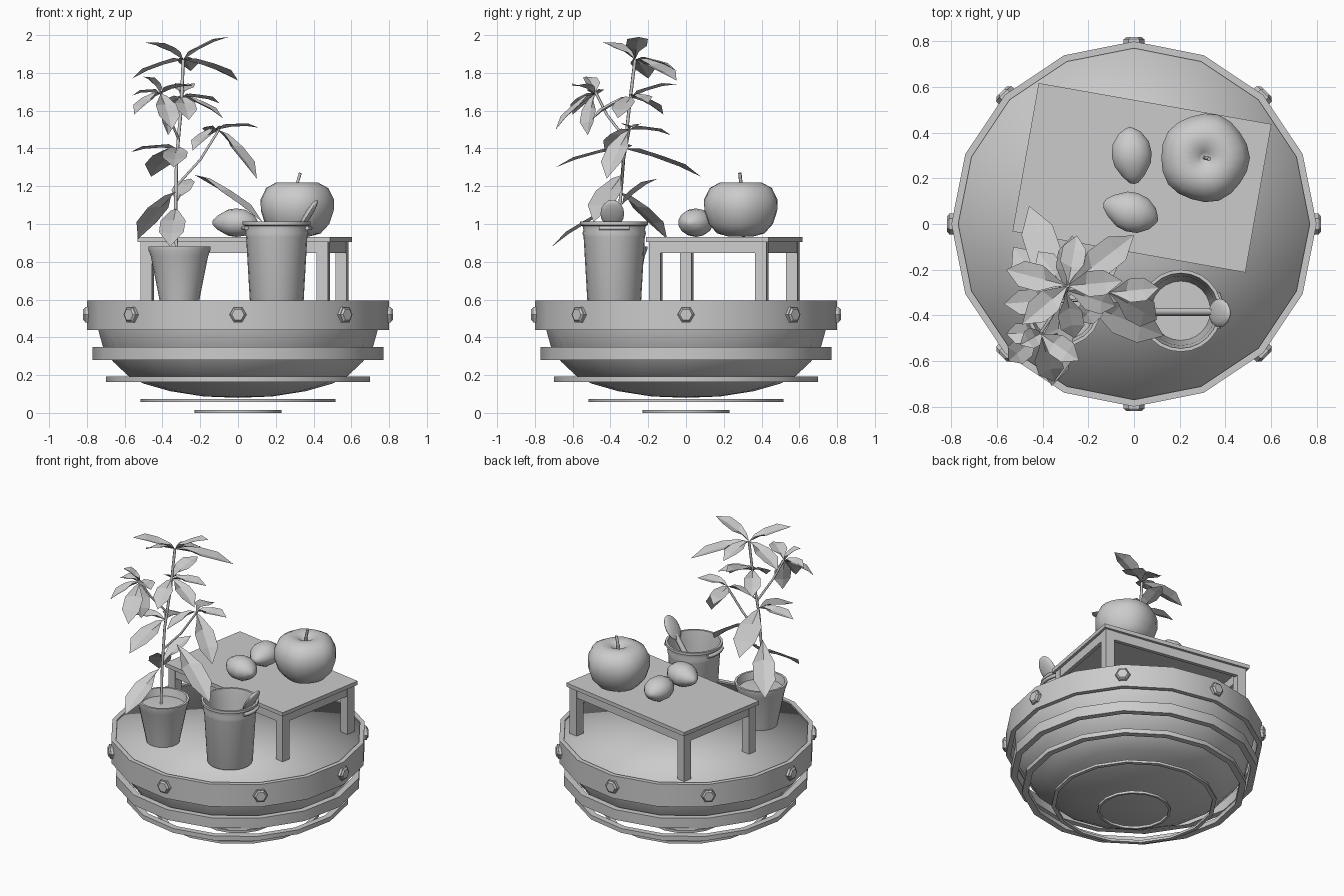
import bpy, bmesh, math
from mathutils import Vector, Matrix

if "Cube" in bpy.data.objects:
    bpy.data.objects.remove(bpy.data.objects["Cube"])


def add(name, bm, smooth=None):
    bmesh.ops.remove_doubles(bm, verts=bm.verts, dist=1e-5)
    bmesh.ops.recalc_face_normals(bm, faces=bm.faces)
    me = bpy.data.meshes.new(name)
    bm.to_mesh(me)
    bm.free()
    ob = bpy.data.objects.new(name, me)
    bpy.context.collection.objects.link(ob)
    if smooth:
        bpy.ops.object.select_all(action='DESELECT')
        ob.select_set(True)
        bpy.context.view_layer.objects.active = ob
        bpy.ops.object.shade_smooth_by_angle(angle=math.radians(smooth))
    return ob


def lathe(name, prof, n=16, at=(0, 0, 0), closed=False, smooth=40, lobes=0):
    bm = bmesh.new()
    rows = []
    for i in range(n):
        a = 2 * math.pi * i / n
        k = 1 + lobes * math.cos(5 * a)
        rows.append([bm.verts.new((at[0] + r * k * math.cos(a),
                                   at[1] + r * k * math.sin(a), at[2] + z)) for r, z in prof])
    m = len(prof)
    for i in range(n):
        p, q = rows[i], rows[(i + 1) % n]
        for j in range(m if closed else m - 1):
            k = (j + 1) % m
            bm.faces.new((p[j], q[j], q[k], p[k]))
    return add(name, bm, smooth)


def tube(name, pts, r):
    cu = bpy.data.curves.new(name, 'CURVE')
    cu.dimensions = '3D'
    cu.bevel_depth = r
    cu.bevel_resolution = 1
    cu.use_fill_caps = True
    sp = cu.splines.new('POLY')
    sp.points.add(len(pts) - 1)
    for p, c in zip(sp.points, pts):
        p.co = (*c, 1)
    ob = bpy.data.objects.new(name, cu)
    bpy.context.collection.objects.link(ob)
    return ob


def box(bm, c, s):
    bmesh.ops.create_cube(bm, size=1, matrix=Matrix.Translation(c) @ Matrix.Diagonal((*s, 1)))


# Round hull with flat deck, smooth across the rim
lathe("hull", [(0, .08), (.18, .087), (.36, .115), (.5, .155), (.58, .195), (.66, .27),
               (.715, .35), (.74, .44), (.77, .585), (0, .585)], smooth=180)

# Hoops around and below the hull
for i, (r, z0, z1, w) in enumerate([(.8, .44, .595, .03), (.77, .28, .35, .04), (.7, .163, .193, .04),
                                    (.515, .058, .074, .025), (.23, 0, .016, .015)]):
    lathe(f"hoop_{i + 1}", [(r - w, z0), (r, z0), (r, z1), (r - w, z1)], closed=True)

# Hexagonal bolts on the top hoop
for i in range(8):
    bm = bmesh.new()
    for r1, r2, d, x in ((.047, .047, .03, .795), (.044, .033, .012, .814)):
        bmesh.ops.create_cone(bm, cap_ends=True, segments=6, radius1=r1, radius2=r2, depth=d,
                              matrix=Matrix.Translation((x, 0, .52)) @ Matrix.Rotation(math.pi / 2, 4, 'Y'))
    bm.transform(Matrix.Rotation(i * math.pi / 4, 4, 'Z'))
    add(f"bolt_{i + 1}", bm)

# Table: top, aprons and legs, turned 10 degrees
L, D, LW = 1.036, .66, .06
bm = bmesh.new()
box(bm, (0, 0, .919), (L, D, .026))
for s in (-1, 1):
    box(bm, (0, s * (D / 2 - .03), .876), (L - .1, .025, .06))
    box(bm, (s * (L / 2 - .03), 0, .876), (.025, D - .1, .06))
    for t in (-1, 1):
        box(bm, (s * (L / 2 - .045), t * (D / 2 - .045), .746), (LW, LW, .322))
bm.transform(Matrix.Translation((.035, .2025, 0)) @ Matrix.Rotation(math.radians(-10), 4, 'Z'))
add("table", bm)

# Apple with stem
lathe("apple", [(0, .955), (.07, .935), (.125, .95), (.17, 1.0), (.193, 1.07), (.194, 1.13),
                (.165, 1.19), (.11, 1.22), (.06, 1.215), (.025, 1.195), (0, 1.175)],
      n=20, at=(.31, .29, 0), smooth=180, lobes=.02)
tube("apple_stem", [(.31, .29, 1.17), (.315, .29, 1.22), (.33, .285, 1.27)], .009)

# Lemons lying on their sides
for i, (x, y, ang) in enumerate([(-.01, .305, 95), (-.01, .052, -18)]):
    ob = lathe(f"lemon_{i + 1}", [(0, -.13), (.02, -.125), (.05, -.095), (.082, -.045), (.09, 0),
                                  (.082, .05), (.05, .095), (.022, .112), (0, .122)], n=14, smooth=180)
    ob.data.transform(Matrix.Translation((x, y, 1.007)) @ Matrix.Rotation(math.radians(ang), 4, 'Z')
                      @ Matrix.Diagonal((1, 1, .84, 1)) @ Matrix.Rotation(math.pi / 2, 4, 'Y'))

# Bucket with rolled rim and side handles
B = (.205, -.38, 0)
lathe("bucket", [(0, .59), (.138, .59), (.143, .6), (.162, .93), (.168, .95), (.163, .97), (.168, .99),
                 (.18, .995), (.18, 1.012), (.165, 1.012), (.152, .93), (.13, .62), (0, .62)], n=24, at=B)
for s in (-1, 1):
    pts = [(B[0] + s * .178 * math.cos(a), B[1] + .178 * math.sin(a), .978)
           for a in (-.45, -.22, 0, .22, .45)]
    tube("bucket_handle", pts, .012)

# Wooden spoon standing in the bucket
tube("spoon_stem", [(.1, -.385, .64), (.35, -.385, 1.02)], .018)
bm = bmesh.new()
bmesh.ops.create_uvsphere(bm, u_segments=14, v_segments=8, radius=1)
bm.transform(Matrix.Translation((.375, -.39, 1.055)) @ Matrix.Rotation(math.radians(32), 4, 'Y')
             @ Matrix.Diagonal((.02, .063, .085, 1)))
add("spoon_head", bm, 60)

# Plant pot with soil
lathe("plant_pot", [(0, .588), (.104, .588), (.11, .62), (.152, .83), (.165, .865), (.165, .88),
                    (.15, .88), (.138, .83), (0, .84)], n=20, at=(-.31, -.37, 0))

# Stem and branches
tube("main_stem", [(-.325, -.37, .83), (-.33, -.35, 1.1), (-.325, -.33, 1.35),
                   (-.3, -.3, 1.62), (-.29, -.27, 1.87)], .009)
tube("right_branch", [(-.328, -.34, 1.2), (-.2, -.33, 1.34), (-.1, -.3, 1.5)], .007)
tube("left_branch", [(-.315, -.32, 1.45), (-.37, -.42, 1.58), (-.41, -.48, 1.7)], .007)


# Leaves: each runs from a joint on the stem to its tip, folded at the midrib
def leaf(bm, a, b):
    a, b = Vector(a), Vector(b)
    d = b - a
    side = d.cross(Vector((0, 0, 1))).normalized()
    up = side.cross(d).normalized()
    w = .034 + .1 * d.length
    mid = [bm.verts.new(a + d * t + up * h) for t, h in ((0, 0), (.35, .012), (.7, .012), (1, 0))]
    for s in (-1, 1):
        e = [bm.verts.new(a + d * t + side * s * w * k + up * .026)
             for t, k in ((.16, .3), (.42, .92), (.72, .9))]
        bm.faces.new((mid[0], mid[1], e[1], e[0]))
        bm.faces.new((mid[1], mid[2], e[2], e[1]))
        bm.faces.new((mid[2], mid[3], e[2]))


clusters = {
    "crown_leaves": ((-.29, -.27, 1.87), [(-.05, -.25, 1.99), (-.49, -.44, 1.96), (0, -.05, 1.76),
                                          (-.56, -.2, 1.77), (-.25, -.05, 1.81)]),
    "upper_leaves": ((-.3, -.29, 1.67), [(-.08, -.36, 1.56), (-.27, -.05, 1.74), (-.1, -.2, 1.64),
                                         (-.42, -.12, 1.58), (-.26, -.5, 1.55)]),
    "left_leaves": ((-.41, -.48, 1.69), [(-.56, -.48, 1.68), (-.5, -.53, 1.78), (-.35, -.69, 1.5),
                                         (-.24, -.6, 1.73), (-.55, -.6, 1.58), (-.37, -.52, 1.47)]),
    "right_leaves": ((-.11, -.3, 1.5), [(.11, -.28, 1.51), (.1, -.42, 1.24), (-.15, -.08, 1.47),
                                        (-.24, -.43, 1.39)]),
    "middle_leaves": ((-.325, -.33, 1.4), [(-.46, .08, 1.25), (-.57, -.35, 1.38), (-.34, -.69, 1.3)]),
}
for name, (base, tips) in clusters.items():
    bm = bmesh.new()
    for t in tips:
        leaf(bm, base, t)
    add(name, bm)

# Lower single leaves hanging over the pot
bm = bmesh.new()
for a, b in [((-.33, -.36, 1.17), (-.53, -.1, .92)), ((-.33, -.38, 1.08), (-.36, -.71, .88)),
             ((-.23, -.34, 1.26), (.13, -.49, 1.01)), ((-.33, -.34, 1.1), (-.25, -.15, 1.24))]:
    leaf(bm, a, b)
add("lower_leaves", bm)
